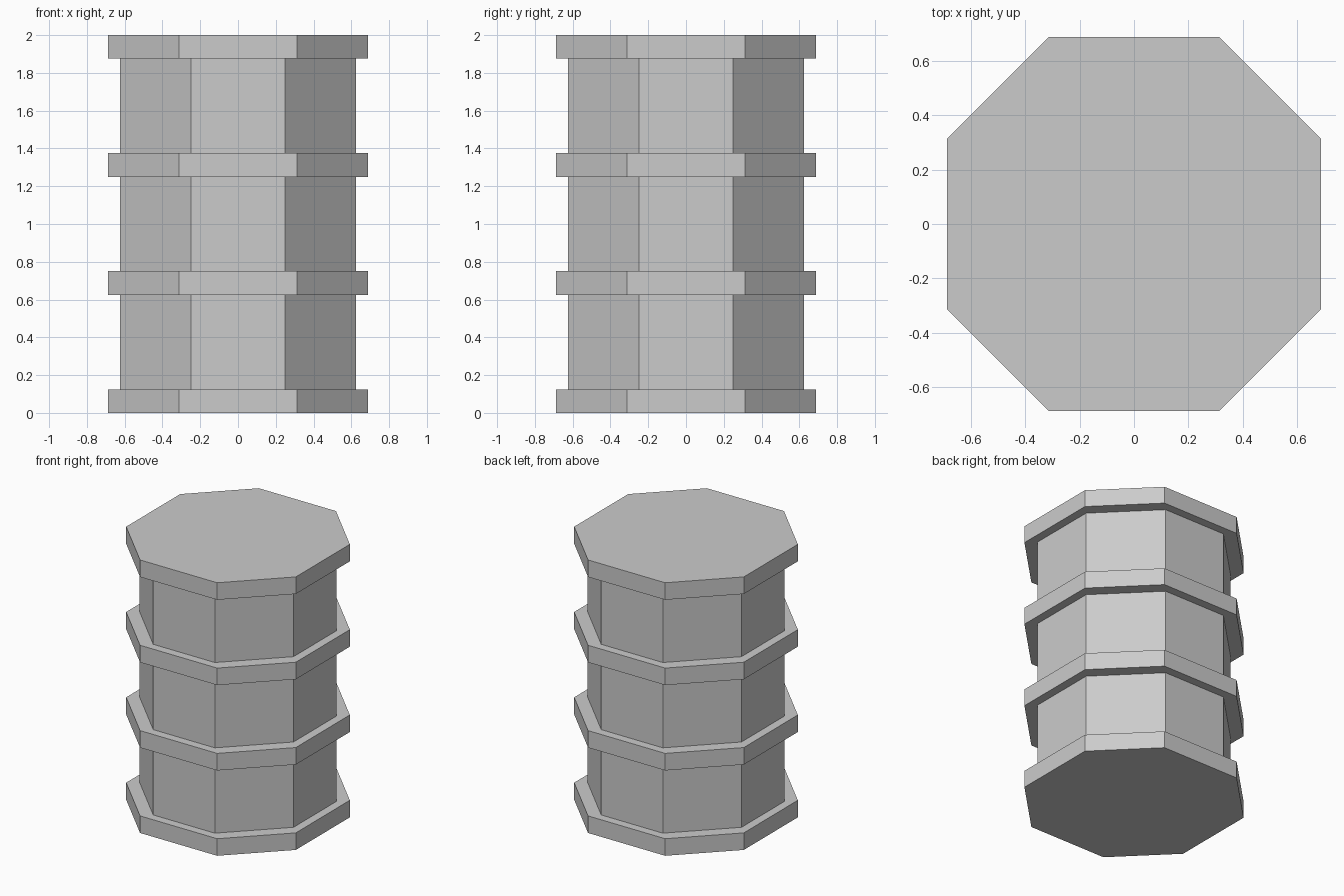
import bpy
import bmesh

if "Cube" in bpy.data.objects:
    bpy.data.objects.remove(bpy.data.objects["Cube"])

HALF, FLAT = 0.6875, 0.3125   # band octagon: half width, half length of straight side
INSET = 0.0625                # wall recess between bands
BAND_H, STEP, BANDS = 0.125, 0.625, 4


def octagon(bm, inset, z):
    """Ring of eight vertices, counter-clockwise seen from above."""
    h, f = HALF - inset, FLAT - inset
    pts = [(h, -f), (h, f), (f, h), (-f, h), (-h, f), (-h, -f), (-f, -h), (f, -h)]
    return [bm.verts.new((x, y, z)) for x, y in pts]


# Vertical profile: each band is followed by a recessed wall section
profile = []
for i in range(BANDS):
    bottom, top = i * STEP, i * STEP + BAND_H
    if i > 0:
        profile.append((INSET, bottom))
    profile += [(0, bottom), (0, top)]
    if i < BANDS - 1:
        profile.append((INSET, top))

# Barrel: one closed shell joining the octagonal rings
bm = bmesh.new()
rings = [octagon(bm, inset, z) for inset, z in profile]
for lower, upper in zip(rings, rings[1:]):
    for k in range(8):
        n = (k + 1) % 8
        bm.faces.new((lower[k], lower[n], upper[n], upper[k]))

# Bottom and lid
bm.faces.new(rings[0][::-1])
bm.faces.new(rings[-1])

mesh = bpy.data.meshes.new("barrel")
bm.to_mesh(mesh)
bm.free()
bpy.context.collection.objects.link(bpy.data.objects.new("barrel", mesh))
